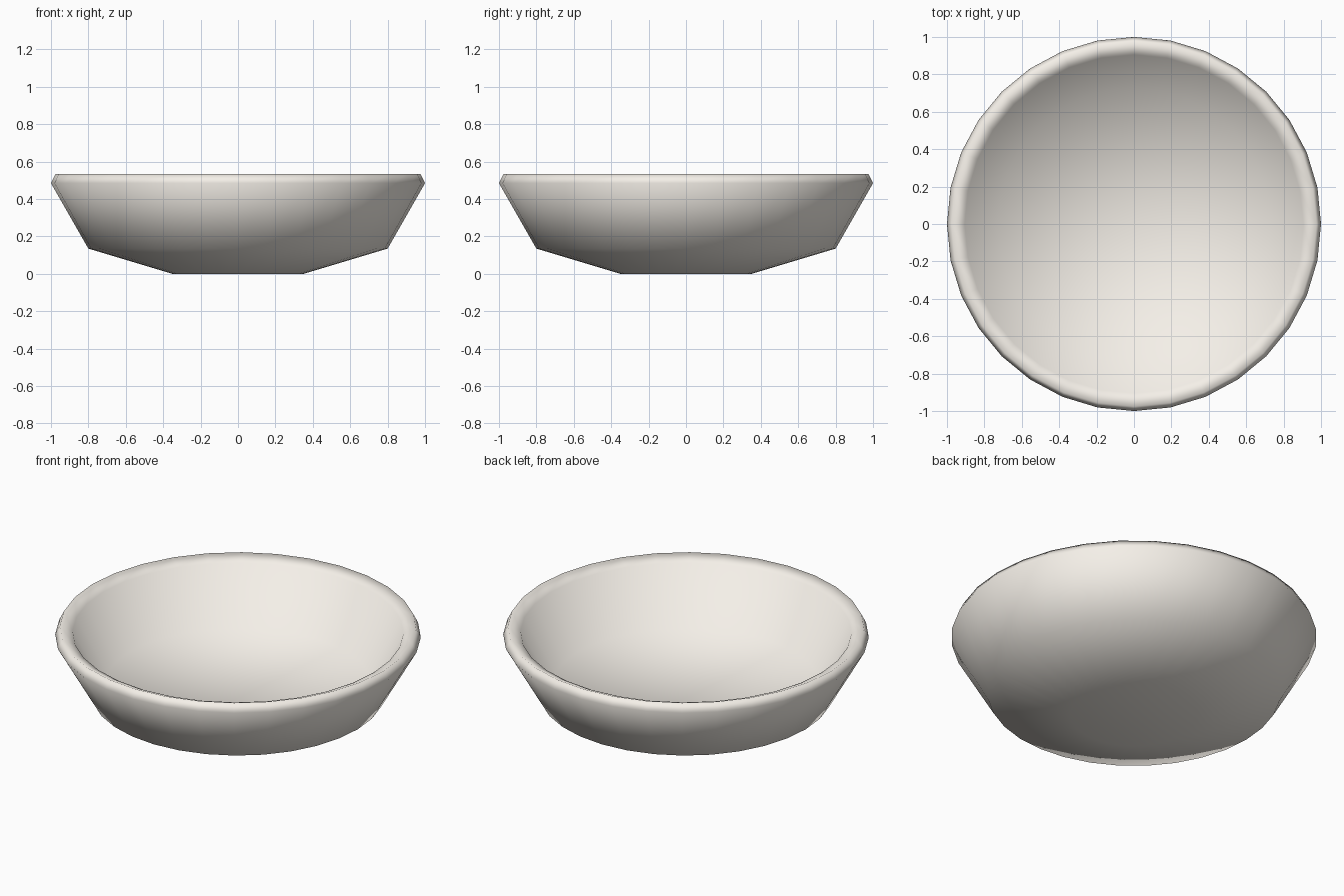
import bpy, bmesh
from math import sin, cos, tau

if "Cube" in bpy.data.objects:
    bpy.data.objects.remove(bpy.data.objects["Cube"])

SIDES = 32

# Cross-section (radius, height): underside, outer wall, rim, inner wall down to the floor
profile = [(0.35, 0.0), (0.80, 0.135), (1.0, 0.485), (0.975, 0.535),
           (0.905, 0.505), (0.73, 0.19)]
FLOOR = 0.19


def lathe(name, profile, sides, end_z):
    """Spin a profile round z, closing both ends on the axis."""
    bm = bmesh.new()
    rings = [[bm.verts.new((r * cos(tau * i / sides), r * sin(tau * i / sides), z))
              for i in range(sides)] for r, z in profile]
    for a, b in zip(rings, rings[1:]):
        for i in range(sides):
            j = (i + 1) % sides
            bm.faces.new((a[i], a[j], b[j], b[i]))
    for ring, z in ((rings[0], profile[0][1]), (rings[-1], end_z)):
        centre = bm.verts.new((0, 0, z))
        for i in range(sides):
            bm.faces.new((ring[i], ring[(i + 1) % sides], centre))
    bmesh.ops.recalc_face_normals(bm, faces=bm.faces)
    for f in bm.faces:
        f.smooth = True
    mesh = bpy.data.meshes.new(name)
    bm.to_mesh(mesh)
    bm.free()
    obj = bpy.data.objects.new(name, mesh)
    bpy.context.collection.objects.link(obj)
    return obj


# Bowl in off-white glaze
bowl = lathe("bowl", profile, SIDES, FLOOR)
glaze = bpy.data.materials.new("off_white")
glaze.diffuse_color = (0.91, 0.87, 0.81, 1)
glaze.use_nodes = True
glaze.node_tree.nodes["Principled BSDF"].inputs["Base Color"].default_value = glaze.diffuse_color
bowl.data.materials.append(glaze)
